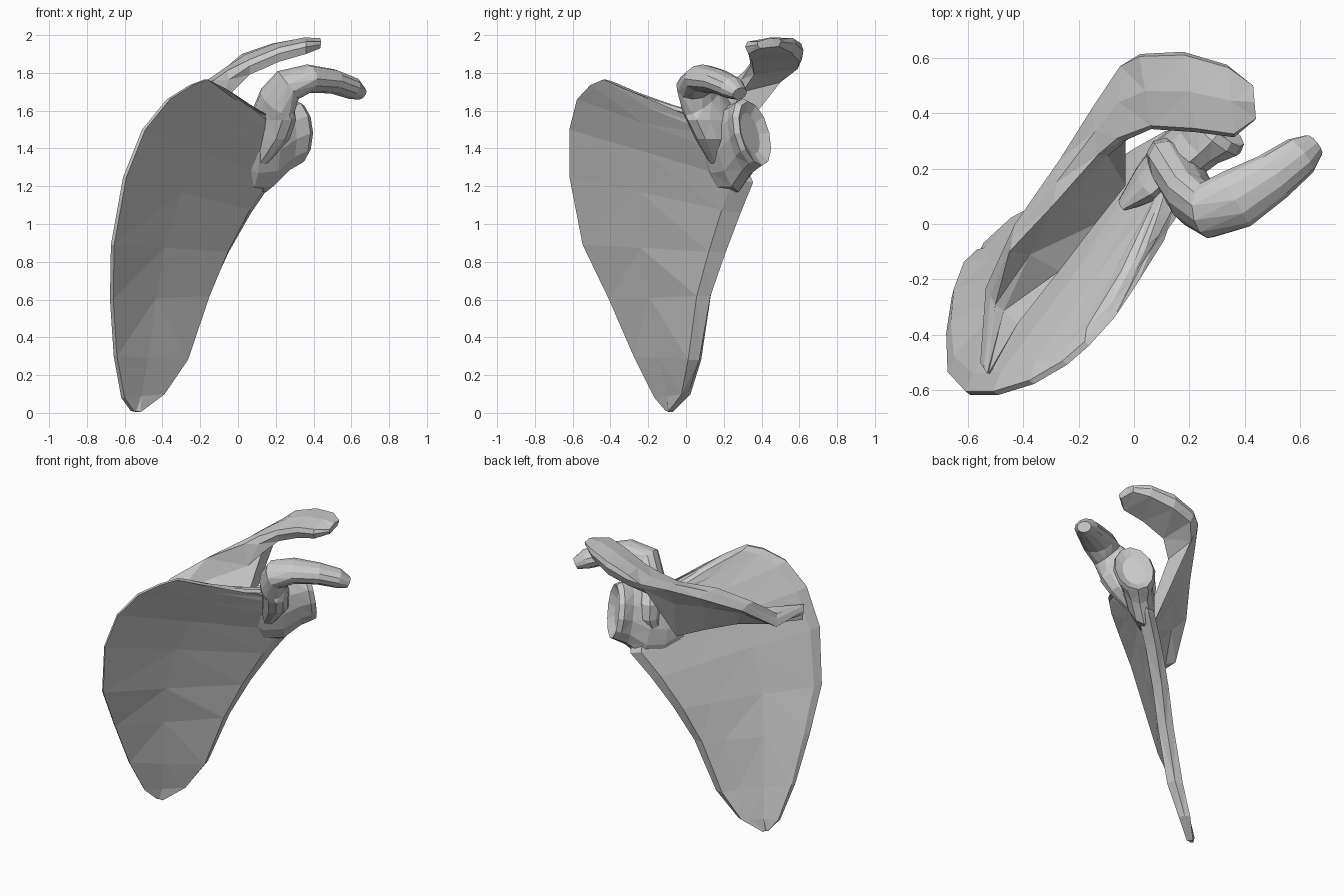
import bpy, bmesh
from math import cos, sin, pi
from mathutils import Vector as V


def loft(name, rings):
    # skin a chain of equal-length closed sections, flat shaded
    bm = bmesh.new()
    rows = [[bm.verts.new(p) for p in r] for r in rings]
    n = len(rows[0])
    for a, b in zip(rows, rows[1:]):
        for i in range(n):
            j = (i + 1) % n
            bm.faces.new((a[i], a[j], b[j], b[i]))
    bm.faces.new(rows[0])
    bm.faces.new(rows[-1])
    bmesh.ops.triangulate(bm, faces=bm.faces[:])
    bmesh.ops.recalc_face_normals(bm, faces=bm.faces[:])
    me = bpy.data.meshes.new(name)
    bm.to_mesh(me)
    bm.free()
    ob = bpy.data.objects.new(name, me)
    bpy.context.collection.objects.link(ob)
    return ob


def ellipse(c, side, up, a, b, n=12):
    return [c + side * a * cos(2 * pi * i / n) + up * b * sin(2 * pi * i / n)
            for i in range(n)]


# Blade: each row runs from the inner/upper border to the outer border
rows = [
    (-.56, -.10, .01, -.53, -.08, .005),
    (-.61, -.16, .08, -.41, .01, .10),
    (-.65, -.27, .30, -.28, .07, .28),
    (-.67, -.40, .60, -.155, .13, .62),
    (-.665, -.54, .89, -.05, .21, .85),
    (-.60, -.61, 1.25, .07, .29, 1.06),
    (-.50, -.61, 1.50, .18, .355, 1.22),
    (-.37, -.57, 1.66, .20, .30, 1.35),
    (-.25, -.50, 1.735, .20, .25, 1.45),
    (-.17, -.43, 1.765, .17, .20, 1.50),
    (-.08, -.33, 1.72, .15, .15, 1.55),
    (.0, -.21, 1.67, .13, .10, 1.58),
    (.10, -.05, 1.60, .14, .03, 1.58),
]
front = V((.79, -.61, 0))
rings = []
for i, r in enumerate(rows):
    m, l = V(r[:3]), V(r[3:])
    w = l - m
    k = min(1, (i + 1.2) / 3, (len(rows) - i) / 4)     # thin at both ends
    rings.append([
        m + front * .012, m + w * .42 + front * .025 * k,
        l - w * .075 * k + front * .055 * k, l,
        l - w * .05 * k - front * .045 * k,
        m + w * .75 - front * .03 * k, m + w * .4 - front * .015 * k,
        m + w * .06 - front * .028 * k, m - front * .01])
loft("blade", rings)

# Neck and shallow socket
side, up = V((.77, -.64, 0)), V((0, -.22, 1))
neck = [(-.04, .07, 1.37, .02, .08), (.06, .15, 1.37, .07, .20),
        (.15, .23, 1.39, .095, .22), (.235, .295, 1.45, .10, .19),
        (.282, .34, 1.48, .132, .185), (.305, .365, 1.48, .12, .17),
        (.285, .34, 1.48, .07, .11)]
loft("socket_neck", [ellipse(V(p[:3]), side, up, p[3], p[4]) for p in neck])

# Hooked process: broad root, then a bent, tapering tube
hook = [(.10, .19, 1.32, .07, .05), (.16, .18, 1.45, .15, .09),
        (.18, .15, 1.55, .175, .09), (.21, .085, 1.65, .13, .085),
        (.265, .05, 1.735, .105, .09), (.37, .09, 1.77, .11, .075),
        (.50, .17, 1.755, .09, .065), (.60, .245, 1.72, .075, .06),
        (.65, .285, 1.69, .045, .035)]
pts = [V(h[:3]) for h in hook]
rings = []
for i, h in enumerate(hook):
    t = (pts[min(i + 1, len(pts) - 1)] - pts[max(i - 1, 0)]).normalized()
    s = V((.6, -.8, 0))
    if i < 3:
        t = V((0, 0, 1))
    s = (s - t * s.dot(t)).normalized()
    rings.append(ellipse(pts[i], s, s.cross(t), h[3], h[4], 12))
loft("hooked_process", rings)

# Spine ridge flaring into the overhanging shoulder tip:
# front base, front crest, back crest, back base, then side bulge (+) or pinch (-)
spine = [
    ((-.52, -.54, 1.40), (-.53, -.54, 1.41), (-.555, -.50, 1.38), (-.55, -.50, 1.32), 0),
    ((-.42, -.36, 1.43), (-.50, -.29, 1.43), (-.535, -.23, 1.37), (-.43, -.33, 1.33), -.1),
    ((-.27, -.17, 1.43), (-.45, -.10, 1.57), (-.43, .0, 1.54), (-.28, -.15, 1.35), -.25),
    ((-.14, .0, 1.43), (-.29, .07, 1.69), (-.27, .23, 1.67), (-.15, .02, 1.34), -.33),
    ((-.03, .14, 1.45), (-.13, .25, 1.76), (-.15, .42, 1.77), (-.04, .16, 1.32), -.36),
    ((-.03, .30, 1.70), (-.06, .31, 1.81), (-.05, .57, 1.84), (-.05, .50, 1.75), .05),
    ((.06, .36, 1.79), (.06, .355, 1.87), (.02, .605, 1.90), (.03, .59, 1.82), .06),
    ((.22, .35, 1.86), (.22, .345, 1.935), (.18, .61, 1.955), (.18, .60, 1.86), .06),
    ((.36, .33, 1.90), (.36, .325, 1.965), (.34, .565, 1.985), (.33, .555, 1.91), .06),
    ((.435, .39, 1.93), (.44, .38, 1.965), (.43, .50, 1.98), (.42, .49, 1.94), .06),
]
rings = []
for b1, c1, c2, b2, k in spine:
    b1, c1, c2, b2 = V(b1), V(c1), V(c2), V(b2)
    n1, n2 = b1.lerp(c1, .6), b2.lerp(c2, .6)
    d = (n2 - n1) * k
    rings.append([b1, n1 - d, c1, (c1 + c2) / 2 + V((0, 0, .012)), c2, n2 + d, b2])
loft("spine_ridge", rings)
